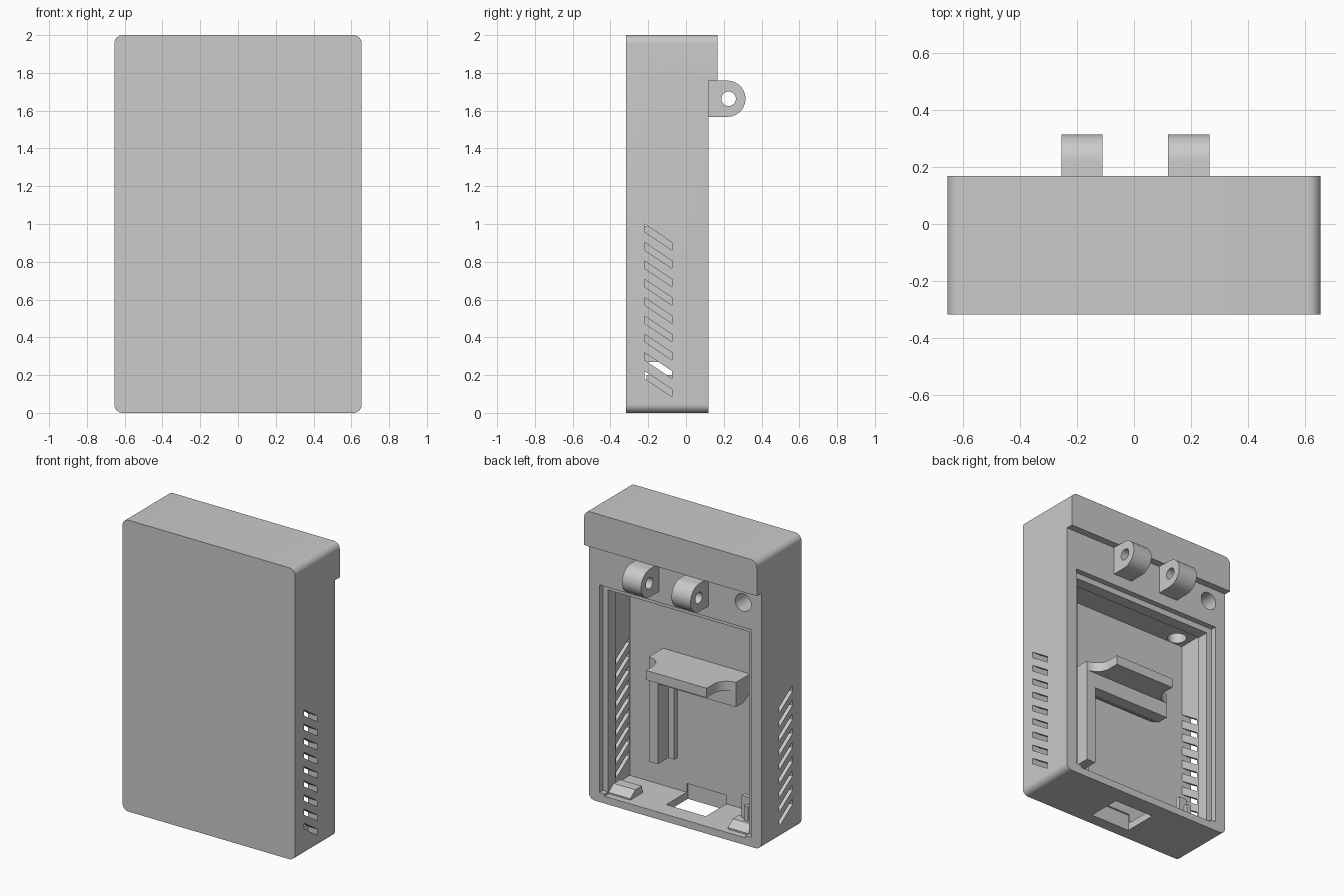
import bpy, bmesh, math
from mathutils import Vector

if "Cube" in bpy.data.objects:
    bpy.data.objects.remove(bpy.data.objects["Cube"])

grey = bpy.data.materials.new("plain grey")
grey.diffuse_color = (0.59, 0.59, 0.59, 1)
grey.use_nodes = True
grey.node_tree.nodes["Principled BSDF"].inputs["Base Color"].default_value = grey.diffuse_color


def prism(name, pts, axis, lo, hi):
    """Extrude a 2D outline along an axis (x: pts are y,z / y: x,z / z: x,y)."""
    def place(p, d):
        return {'x': (d, p[0], p[1]), 'y': (p[0], d, p[1]), 'z': (p[0], p[1], d)}[axis]
    bm = bmesh.new()
    face = bm.faces.new([bm.verts.new(place(p, lo)) for p in pts])
    ext = bmesh.ops.extrude_face_region(bm, geom=[face])
    move = Vector(place((0, 0), hi - lo))
    bmesh.ops.translate(bm, vec=move, verts=[v for v in ext['geom'] if isinstance(v, bmesh.types.BMVert)])
    bmesh.ops.recalc_face_normals(bm, faces=bm.faces)
    mesh = bpy.data.meshes.new(name)
    bm.to_mesh(mesh)
    bm.free()
    mesh.materials.append(grey)
    ob = bpy.data.objects.new(name, mesh)
    bpy.context.collection.objects.link(ob)
    return ob


def box(name, x0, x1, y0, y1, z0, z1):
    return prism(name, [(x0, y0), (x1, y0), (x1, y1), (x0, y1)], 'z', z0, z1)


def arc(cx, cy, r, a0, a1, n):
    return [(cx + r * math.cos(math.radians(a0 + (a1 - a0) * i / n)),
             cy + r * math.sin(math.radians(a0 + (a1 - a0) * i / n))) for i in range(n + 1)]


def circle(cx, cy, r, n=32):
    return arc(cx, cy, r, 0, 360, n)[:-1]


def activate(ob):
    bpy.ops.object.select_all(action='DESELECT')
    ob.select_set(True)
    bpy.context.view_layer.objects.active = ob


def cut(ob, cutter):
    mod = ob.modifiers.new("cut", 'BOOLEAN')
    mod.operation = 'DIFFERENCE'
    mod.solver = 'EXACT'
    mod.object = cutter
    activate(ob)
    bpy.ops.object.modifier_apply(modifier=mod.name)
    bpy.data.objects.remove(cutter)


def smooth(ob):
    activate(ob)
    bpy.ops.object.shade_smooth_by_angle(angle=math.radians(30))


# Housing with rounded corners
R, W, H = 0.045, 0.655, 2.0
outline = (arc(W - R, H - R, R, 0, 90, 8) + arc(-W + R, H - R, R, 90, 180, 8)
           + arc(-W + R, R, R, 180, 270, 8) + arc(W - R, R, R, 270, 360, 8))
housing = prism("housing", outline, 'y', -0.317, 0.168)
# Overhanging lip at the top of the back
cut(housing, box("lip_cut", -1, 1, 0.119, 0.5, -0.5, 1.76))
# Inner chamber, rim around the back opening, and seat for a cover
WALL = -0.223
cut(housing, box("chamber_cut", -0.583, 0.583, WALL, 0.0, 0.05, 1.5))
cut(housing, box("opening_cut", -0.535, 0.535, -0.1, 0.3, 0.05, 1.45))
cut(housing, box("seat_cut", -0.575, 0.575, 0.08, 0.3, 0.065, 1.49))
# Connector hole in the floor with a notch into the front wall
cut(housing, box("floor_cut", -0.15, 0.15, -0.235, 0.0, -0.2, 0.11))
# Cable hole in the back leading down into the chamber
cut(housing, prism("back_hole_cut", circle(-0.517, 1.66, 0.06), 'y', -0.21, 0.3))
cut(housing, prism("down_hole_cut", circle(-0.49, -0.16, 0.06), 'z', 1.4, 1.66))

# Slanted vents through both side walls
for i in range(9):
    z = 1.0 - i * 0.0972
    slot = [(-0.22, z), (-0.22, z - 0.04), (-0.075, z - 0.137), (-0.075, z - 0.097)]
    for s in (-1, 1):
        cut(housing, prism("vent_cut", slot, 'x', min(s * 0.56, s * 0.7), max(s * 0.56, s * 0.7)))
smooth(housing)

# Hinge lugs
for i, (x0, x1) in enumerate(((-0.255, -0.11), (0.12, 0.265))):
    profile = [(0.116, 1.76), (0.116, 1.567)] + arc(0.219, 1.663, 0.096, -90, 90, 20)
    lug = prism("hinge_lug_%d" % (i + 1), profile, 'x', x0, x1)
    cut(lug, prism("pin_cut", circle(0.226, 1.663, 0.038), 'x', -1, 1))
    smooth(lug)

# Shelf with concave shoulders, and a bar under it
right_side = arc(0.33, 0.03, 0.1, 270, 180, 10) + [(0.23, 0.105)]
shelf_outline = [(0.33, WALL - 0.005)] + right_side
shelf_outline += [(-x, y) for x, y in reversed(shelf_outline)]
smooth(prism("shelf", shelf_outline, 'z', 0.925, 0.99))
bar = [(WALL - 0.005, 0.926), (WALL - 0.005, 0.86), (-0.15, 0.82), (-0.07, 0.82), (-0.07, 0.926)]
prism("shelf_bar", bar, 'x', -0.33, 0.33)

# Upright rib under the shelf
box("upright_rib", 0.262, 0.33, WALL - 0.005, -0.07, 0.27, 0.9)
box("rib_foot", 0.22, 0.264, WALL - 0.005, -0.185, 0.27, 0.9)

# Corner ramps and small retaining post on the floor
for s, side in ((-1, "left"), (1, "right")):
    xs = sorted((s * 0.37, s * 0.535))
    prism(side + "_corner_ramp", [(-0.06, 0.045), (0.075, 0.045), (0.075, 0.06), (0.02, 0.1), (-0.05, 0.1)],
          'x', *xs)
box("retaining_post", -0.47, -0.44, -0.21, 0.0, 0.045, 0.2)
box("post_brace", -0.46, -0.4, -0.06, -0.03, 0.045, 0.25)
